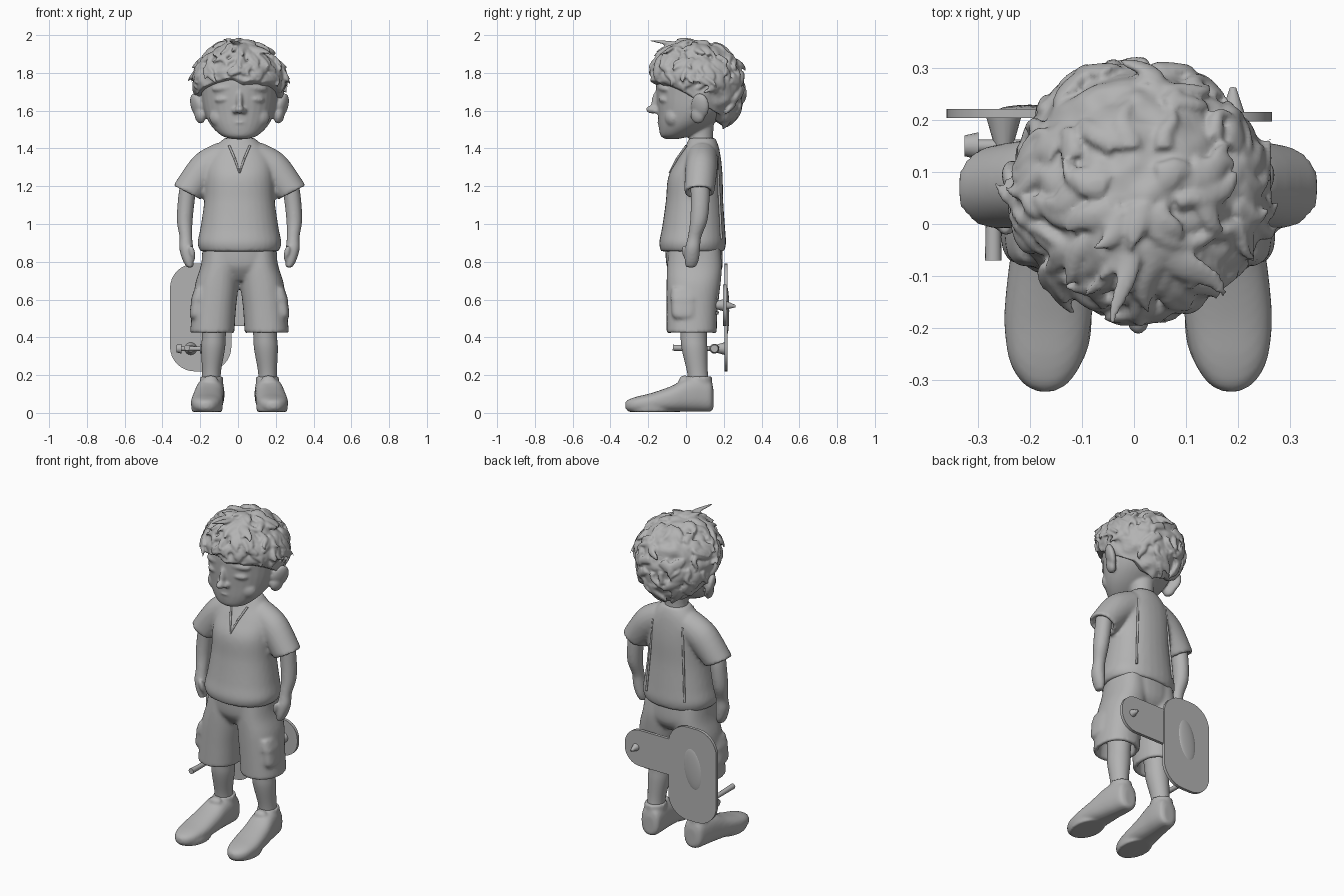
import bpy, bmesh, math, random
from mathutils import Vector, Matrix, noise

if "Cube" in bpy.data.objects:
    bpy.data.objects.remove(bpy.data.objects["Cube"])
random.seed(4)
BODY_SHIFT = 0.008

grey = bpy.data.materials.new("plain_grey")
grey.use_nodes = True
grey.diffuse_color = (0.45, 0.45, 0.45, 1)
grey.node_tree.nodes["Principled BSDF"].inputs["Base Color"].default_value = grey.diffuse_color


def finish(name, bm, shift=BODY_SHIFT, angle=50, fuse=0, soft=5):
    bmesh.ops.recalc_face_normals(bm, faces=bm.faces)
    mesh = bpy.data.meshes.new(name)
    bm.to_mesh(mesh)
    bm.free()
    mesh.materials.append(grey)
    mesh.shade_smooth()
    mesh.set_sharp_from_angle(angle=math.radians(angle))
    ob = bpy.data.objects.new(name, mesh)
    bpy.context.collection.objects.link(ob)
    ob.location.x = shift
    if fuse:
        remesh = ob.modifiers.new("Fuse", "REMESH")
        remesh.mode = "VOXEL"
        remesh.voxel_size = fuse
        remesh.use_smooth_shade = True
        soften = ob.modifiers.new("Soften", "SMOOTH")
        soften.factor = .5
        soften.iterations = soft


def double(bm):
    copy = bmesh.ops.duplicate(bm, geom=bm.verts[:] + bm.edges[:] + bm.faces[:])["geom"]
    for v in copy:
        if isinstance(v, bmesh.types.BMVert):
            v.co.x *= -1


def skin(bm, loops):
    rows = [[bm.verts.new(p) for p in loop] for loop in loops]
    for a, b in zip(rows, rows[1:]):
        for i in range(len(a)):
            j = (i + 1) % len(a)
            bm.faces.new((a[i], a[j], b[j], b[i]))
    bm.faces.new(rows[0][::-1])
    bm.faces.new(rows[-1])


def oval(ring, sides, power=1.0):
    c, u, v = ring
    out = []
    for i in range(sides):
        t = math.tau * i / sides
        cs, sn = math.cos(t), math.sin(t)
        out.append(c + u * math.copysign(abs(cs) ** power, cs) + v * math.copysign(abs(sn) ** power, sn))
    return out


def spline(rings, steps=5):
    out = []
    for i in range(len(rings) - 1):
        quad = [rings[max(0, min(len(rings) - 1, i + k))] for k in (-1, 0, 1, 2)]
        for s in range(steps):
            t = s / steps
            out.append([((b * 2) + (c - a) * t + (a * 2 - b * 5 + c * 4 - d) * t * t
                         + (b * 3 - a - c * 3 + d) * t ** 3) / 2 for a, b, c, d in zip(*quad)])
    return out + [rings[-1]]


def level(x, y, z, rx, ry):
    return [Vector((x, y, z)), Vector((rx, 0, 0)), Vector((0, ry, 0))]


def upright(x, y, z, rx, rz):
    return [Vector((x, y, z)), Vector((rx, 0, 0)), Vector((0, 0, rz))]


def tilted(x, y, z, ux, uz, ry):
    return [Vector((x, y, z)), Vector((ux, 0, uz)), Vector((0, ry, 0))]


# The hollow rings run back up inside a hem or cuff
def loft(bm, rings, hollow=(), power=1.0):
    skin(bm, [oval(r, 32, power) for r in spline(rings) + list(hollow)])


def blob(bm, centre, size, turn=(0, 0, 0)):
    spin = Matrix.Rotation(turn[2], 4, "Z") @ Matrix.Rotation(turn[1], 4, "Y") @ Matrix.Rotation(turn[0], 4, "X")
    bmesh.ops.create_uvsphere(bm, u_segments=20, v_segments=14, radius=1,
                              matrix=Matrix.Translation(centre) @ spin @ Matrix.Diagonal((*size, 1)))


def rod(bm, start, end, r1, r2):
    start, end = Vector(start), Vector(end)
    d = end - start
    bmesh.ops.create_cone(bm, cap_ends=True, segments=16, radius1=r1, radius2=r2, depth=d.length,
                          matrix=Matrix.Translation((start + end) / 2) @ d.to_track_quat("Z", "Y").to_matrix().to_4x4())


# Shirt with sleeves
shirt = bmesh.new()
loft(shirt, [tilted(.10, .085, 1.34, .02, .09, .085), tilted(.19, .08, 1.28, .05, .08, .085),
             tilted(.28, .07, 1.165, .072, .037, .08)],
     hollow=[tilted(.278, .07, 1.168, .05, .026, .058), tilted(.25, .07, 1.2, .05, .03, .056)])
double(shirt)
loft(shirt, [level(0, .035, .855, .208, .168), level(0, .035, .9, .222, .177),
             level(0, .04, .98, .207, .167), level(0, .045, 1.12, .187, .152),
             level(0, .05, 1.25, .182, .144), level(0, .07, 1.34, .17, .116),
             level(0, .085, 1.41, .125, .088), level(0, .085, 1.455, .08, .07)], power=.9)
finish("shirt", shirt, fuse=.011)

# Thin neckline and back seams
seams = bmesh.new()
rod(seams, (.055, .002, 1.415), (.025, -.048, 1.345), .006, .006)
rod(seams, (.025, -.048, 1.345), (0, -.088, 1.27), .006, .004)
rod(seams, (.1, .165, 1.36), (.13, .188, .92), .006, .006)
double(seams)
finish("shirt_seams", seams)

# Arms and hands
arms = bmesh.new()
loft(arms, [level(.265, .07, 1.24, .045, .05), level(.28, .075, 1.14, .045, .05),
            level(.29, .068, 1.02, .042, .046), level(.284, .045, .93, .034, .036),
            level(.282, .035, .87, .037, .04), level(.272, .03, .81, .03, .038),
            level(.262, .025, .77, .018, .026)])
blob(arms, (.25, -.002, .845), (.016, .018, .045), (.3, .2, 0))
double(arms)
finish("arms", arms, fuse=.008)

# Shorts with cargo pockets
shorts = bmesh.new()
loft(shorts, [level(.1, .045, .88, .09, .135), level(.105, .045, .78, .1, .145),
              level(.12, .04, .68, .115, .143), level(.134, .032, .55, .115, .135),
              level(.145, .03, .42, .118, .133)],
     hollow=[level(.145, .03, .425, .094, .105), level(.141, .03, .52, .085, .1)], power=.88)
loft(shorts, [level(.225, -.01, .5, .032, .05), level(.224, -.01, .52, .04, .065),
              level(.218, -.01, .59, .038, .068), level(.212, -.01, .6, .045, .072),
              level(.202, -.01, .66, .035, .068)], power=.7)
double(shorts)
loft(shorts, [level(0, .05, .7, .1, .1), level(0, .05, .74, .17, .132),
              level(0, .045, .79, .198, .15), level(0, .04, .9, .195, .15)], power=.9)
finish("shorts", shorts, fuse=.01)

# Legs
legs = bmesh.new()
loft(legs, [level(.125, .035, .6, .075, .08), level(.135, .04, .42, .063, .07),
            level(.14, .045, .34, .063, .068), level(.148, .06, .22, .05, .055),
            level(.15, .07, .14, .05, .055)])
double(legs)
finish("legs", legs)

# Shoes with raised collars and flat soles
shoes = bmesh.new()
loft(shoes, [upright(.142, .145, .075, .03, .05), upright(.145, .13, .09, .058, .082),
             upright(.15, .07, .1, .07, .094), upright(.158, .0, .094, .076, .088),
             upright(.166, -.08, .073, .082, .068), upright(.173, -.18, .055, .084, .051),
             upright(.177, -.26, .045, .071, .041), upright(.178, -.305, .04, .044, .03),
             upright(.178, -.322, .04, .014, .014)], power=.8)
loft(shoes, [level(.148, .07, .12, .064, .072), level(.148, .072, .192, .06, .065)])
blob(shoes, (.153, -.01, .172), (.04, .03, .026), (.5, 0, 0))
loft(shoes, [level(.172, -.19, .005, .08, .115), level(.172, -.19, .035, .084, .12)])
double(shoes)
finish("shoes", shoes, fuse=.008)

# Head with ears, nose, closed eyes and mouth
head = bmesh.new()
blob(head, (.085, -.066, 1.565), (.075, .05, .06))
blob(head, (.085, -.114, 1.66), (.05, .03, .02), (0, .08, .32))
blob(head, (.08, -.12, 1.72), (.07, .026, .02), (0, .1, .3))
blob(head, (.225, .075, 1.625), (.026, .052, .07), (-.15, .25, -.5))
blob(head, (.21, .062, 1.575), (.026, .04, .045), (0, .2, -.4))
blob(head, (.022, -.158, 1.6), (.016, .022, .016))
double(head)
blob(head, (0, -.178, 1.606), (.024, .034, .022))
blob(head, (0, -.152, 1.655), (.018, .03, .065), (-.22, 0, 0))
blob(head, (0, -.13, 1.537), (.042, .022, .011))
blob(head, (0, -.124, 1.513), (.034, .022, .011))
blob(head, (0, -.095, 1.475), (.045, .035, .026))
loft(head, [level(0, .085, 1.38, .085, .075), level(0, .08, 1.45, .066, .064),
            level(0, .08, 1.56, .07, .07)])
loft(head, [level(0, -.075, 1.45, .04, .035), level(0, -.055, 1.468, .095, .08),
            level(0, -.01, 1.52, .15, .135), level(0, .035, 1.59, .185, .185),
            level(0, .065, 1.68, .203, .222), level(0, .07, 1.78, .205, .225),
            level(0, .07, 1.88, .17, .185), level(0, .07, 1.94, .07, .08)])
finish("head", head, fuse=.0075)


# Hair: an uneven cap whose lower edge drops toward the nape
def hairline(a):
    back = .5 - .5 * math.cos(a)
    return 1.46 + 1.08 * back ** 1.4


def scalp(a, b, scale=1.0):
    height = .228 if b < math.pi / 2 else .275
    return Vector((.234 * scale * math.sin(b) * math.sin(a),
                   .06 - .247 * scale * math.sin(b) * math.cos(a),
                   1.74 + height * scale * math.cos(b)))


hair = bmesh.new()
turns = [math.tau * i / 90 for i in range(90)]
rows = []
for k in range(33):
    row = []
    for a in turns:
        b = (.03 + .97 * k / 32) * (hairline(a) + .07 * math.sin(a * 9) * math.cos(a * 4))
        row.append(scalp(a, b, 1.0 + .07 * noise.noise(scalp(a, b) * 19)))
    rows.append(row)
skin(hair, rows)


# Broad wavy locks following the scalp away from the crown
def lock(a, b, reach, twist, lift, width):
    path = []
    for i in range(9):
        t = i / 8
        path.append(scalp(a + twist * t + .06 * math.sin(t * 6 + a * 5), b + reach * t,
                          .985 + .04 * math.sin(t * 3) + lift * t * t))
    rings = []
    for i, p in enumerate(path):
        along = (path[min(i + 1, 8)] - path[max(i - 1, 0)]).normalized()
        out = (p - Vector((0, .06, 1.74))).normalized()
        side = along.cross(out).normalized()
        thin = max(.15, (1 - i / 8) ** .5)
        rings.append(oval([p, side * width * thin, side.cross(along) * .016 * thin], 10))
    skin(hair, rings)


for n in range(125):
    a = random.uniform(0, math.tau)
    b = math.acos(random.uniform(math.cos(hairline(a) - .3), 1))
    lock(a, b, random.uniform(.25, .45), random.uniform(-.35, .35),
         random.uniform(-.02, .1), random.uniform(.016, .036))
# Side wisps, then the swept fringe and its raised tufts
for n in range(18):
    lock(random.choice((-1, 1)) * random.uniform(1.1, 1.9), random.uniform(.8, 1.35),
         random.uniform(.25, .4), random.uniform(-.2, .2), random.uniform(.1, .2), .02)
for n in range(12):
    lock(random.uniform(-.8, .8), random.uniform(.3, .8), random.uniform(.35, .6),
         random.uniform(-.2, .2), random.uniform(.08, .2), .026)
lock(-.25, .35, .45, .1, .46, .032)
lock(.6, .5, .5, .1, .28, .04)
lock(-.5, .2, .3, -.2, .2, .03)
lock(.1, .1, .3, -.2, .14, .03)
finish("hair", hair, fuse=.0065, soft=2)


# Boards held behind the legs
def board(name, x1, x2, z1, z2, y, radius):
    outline = []
    for quarter, (cx, cz) in enumerate(((x2 - radius, z2 - radius), (x1 + radius, z2 - radius),
                                        (x1 + radius, z1 + radius), (x2 - radius, z1 + radius))):
        for s in range(9):
            t = (quarter + s / 8) * math.pi / 2
            outline.append(Vector((cx + radius * math.cos(t), y, cz + radius * math.sin(t))))
    bm = bmesh.new()
    skin(bm, [outline, [p + Vector((0, .018, 0)) for p in outline]])
    finish(name, bm, shift=0, angle=40)


board("upright_deck", -.36, -.035, .22, .79, .203, .13)
board("cross_deck", -.15, .265, .46, .68, .197, .1)
bumps = bmesh.new()
blob(bumps, (-.2, .217, .54), (.06, .012, .13), (0, .15, 0))
rod(bumps, (.19, .205, .57), (.19, .262, .565), .025, .006)
finish("deck_bumps", bumps, shift=0)


# Trucks with axles and wheels
def truck(name, hub, axle):
    hub, axle = Vector(hub), Vector(axle)
    bm = bmesh.new()
    rod(bm, hub + Vector((0, .06, 0)), hub, .035, .018)
    rod(bm, hub - axle, hub + axle, .012, .012)
    for sign in (1, -1):
        rod(bm, hub + axle * sign * .65, hub + axle * sign, .026, .02)
    finish(name, bm, shift=0)


truck("lower_truck", (-.25, .15, .34), (.075, 0, 0))
truck("cross_truck", (.17, .15, .57), (0, 0, .05))
bar = bmesh.new()
rod(bar, (-.27, .15, .34), (-.27, -.07, .345), .012, .016)
finish("truck_bar", bar, shift=0)
